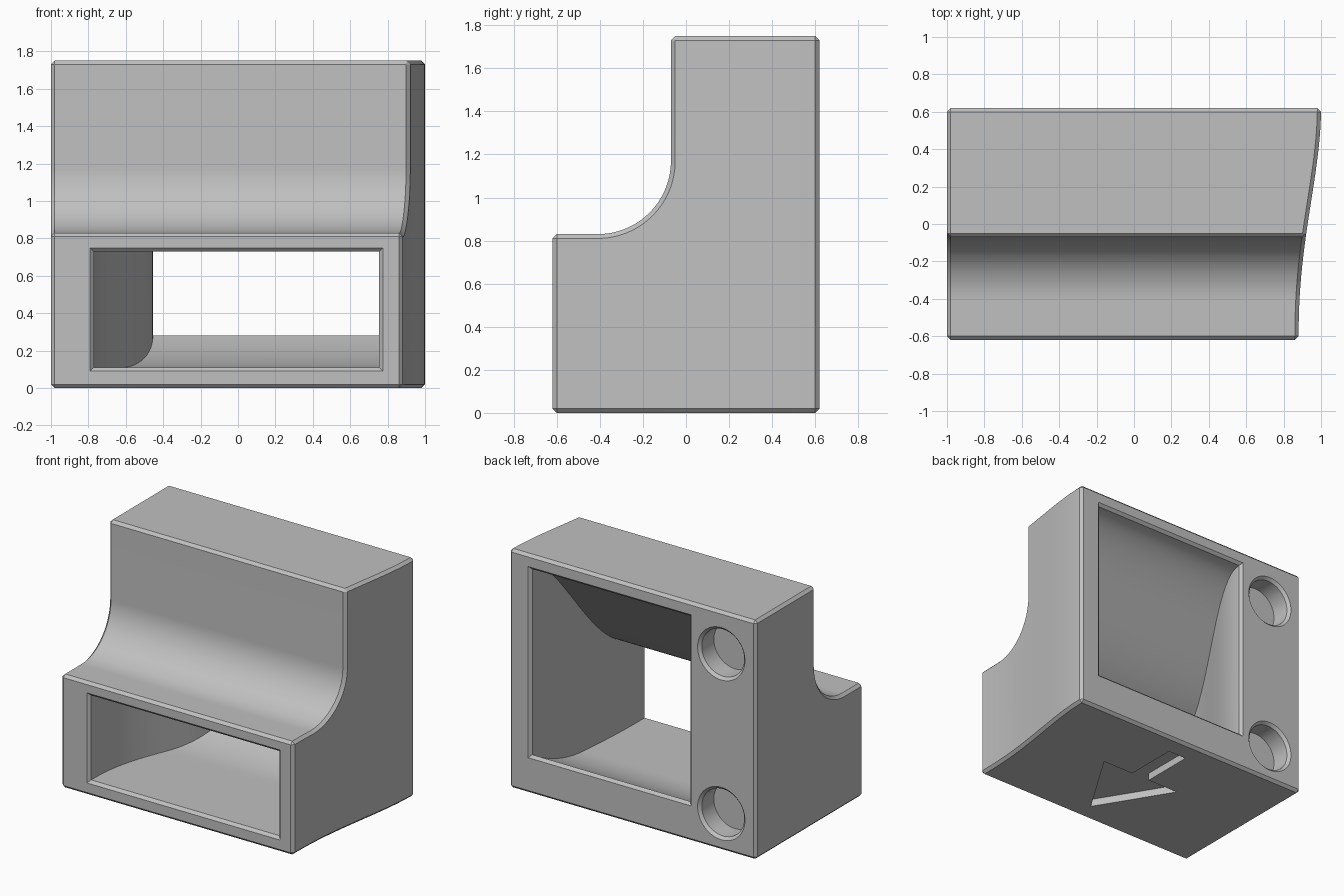
import bpy, bmesh, math
from mathutils import Vector

default = bpy.data.objects.get("Cube")
if default:
    bpy.data.objects.remove(default, do_unlink=True)

# Single plain grey plastic
grey = bpy.data.materials.new("plain grey")
grey.use_nodes = True
colour = (0.53, 0.53, 0.53, 1)
grey.diffuse_color = colour
grey.node_tree.nodes["Principled BSDF"].inputs["Base Color"].default_value = colour

HALF_Y, CH = 0.62, 0.02


def ease(t, delay):
    """S-shaped blend from 0 to 1, with a delayed start."""
    t = max(0.0, min(1.0, t)) ** delay
    return t * t * (3 - 2 * t)


def make_object(name, bm):
    bmesh.ops.recalc_face_normals(bm, faces=bm.faces)
    mesh = bpy.data.meshes.new(name)
    bm.to_mesh(mesh)
    bm.free()
    mesh.materials.append(grey)
    obj = bpy.data.objects.new(name, mesh)
    bpy.context.collection.objects.link(obj)
    return obj


def loft(name, rings):
    """Closed solid through rings that share one vertex count."""
    bm = bmesh.new()
    loops = [[bm.verts.new(p) for p in ring] for ring in rings]
    n = len(loops[0])
    for a, b in zip(loops, loops[1:]):
        for i in range(n):
            j = (i + 1) % n
            bm.faces.new((a[i], a[j], b[j], b[i]))
    bm.faces.new(loops[0])
    bm.faces.new(loops[-1])
    return make_object(name, bm)


# Body: stepped side profile with a concave fillet, extruded along x
STEP, WALL, TOP, R = 0.83, -0.07, 1.75, 0.34
profile = [(-HALF_Y, 0), (HALF_Y, 0), (HALF_Y, TOP), (WALL, TOP)]
for i in range(33):
    a = math.pi / 2 * i / 32
    profile.append((WALL - R + R * math.cos(a), STEP + R - R * math.sin(a)))
profile.append((-HALF_Y, STEP))
body = loft("housing", [[(x, y, z) for y, z in profile] for x in (-1, 1)])

bm = bmesh.new()
bm.from_mesh(body.data)
sharp = [e for e in bm.edges if e.calc_face_angle(0) > 0.5]
bmesh.ops.bevel(bm, geom=sharp, offset=CH * 1.0, offset_type='OFFSET',
                segments=1, affect='EDGES')
# Slice along y, then sweep the +x side into its gentle curve
for i in range(1, 32):
    bmesh.ops.bisect_plane(bm, geom=bm.verts[:] + bm.edges[:] + bm.faces[:],
                           plane_co=(0, -HALF_Y + 2 * HALF_Y * i / 32, 0),
                           plane_no=(0, 1, 0), dist=1e-5)
for v in bm.verts:
    if v.co.x > 0.9:
        v.co.x -= 0.12 * (1 - ease((v.co.y + HALF_Y) / (2 * HALF_Y), 1.2))
bm.to_mesh(body.data)
bm.free()


# Duct: rectangle blending from the wide front mouth to the tall back mouth
def duct_ring(y, flare=0.0):
    t = (y + 0.6) / 1.2
    left = -0.77 + 0.315 * ease(t, 1.2) - flare
    right = 0.755 + 0.07 * ease(t, 1.2) + flare
    late = max(0.0, min(1.0, (t - 0.55) / 0.45))
    low = 0.11 + 0.17 * late ** 2 - flare
    high = 0.73 + 0.91 * ease(t, 1.3) + flare
    return [(left, y, low), (right, y, low), (right, y, high), (left, y, high)]


rings = [duct_ring(-0.64, 0.04)]
rings += [duct_ring(-0.6 + 1.2 * i / 40) for i in range(41)]
rings.append(duct_ring(0.64, 0.04))
cutters = [loft("duct_cutter", rings)]

# Round pockets with chamfered rims in the back
for z in (0.27, 1.44):
    rings = []
    for y, r in ((0.46, 0.172), (0.6, 0.172), (0.64, 0.212)):
        angles = [math.tau * i / 64 for i in range(64)]
        rings.append([(-0.72 + r * math.cos(a), y, z + r * math.sin(a)) for a in angles])
    cutters.append(loft("pocket_cutter", rings))

# Engraved arrow underneath, pointing to the front
half = [(0.33, 0.07), (0.075, 0.07), (0.075, 0.47)]
arrow = [(0, -0.47)] + half + [(-x, y) for x, y in reversed(half)]
cutters.append(loft("arrow_cutter", [[(x, y, z) for x, y in arrow] for z in (-0.05, 0.055)]))

# Cut everything out of the body
bpy.ops.object.select_all(action='DESELECT')
body.select_set(True)
bpy.context.view_layer.objects.active = body
for cutter in cutters:
    cutter.hide_render = True
    mod = body.modifiers.new("cut", 'BOOLEAN')
    mod.operation, mod.solver, mod.object = 'DIFFERENCE', 'EXACT', cutter
    bpy.ops.object.modifier_apply(modifier=mod.name)
    bpy.data.objects.remove(cutter, do_unlink=True)

bpy.ops.object.shade_smooth_by_angle(angle=math.radians(25))
